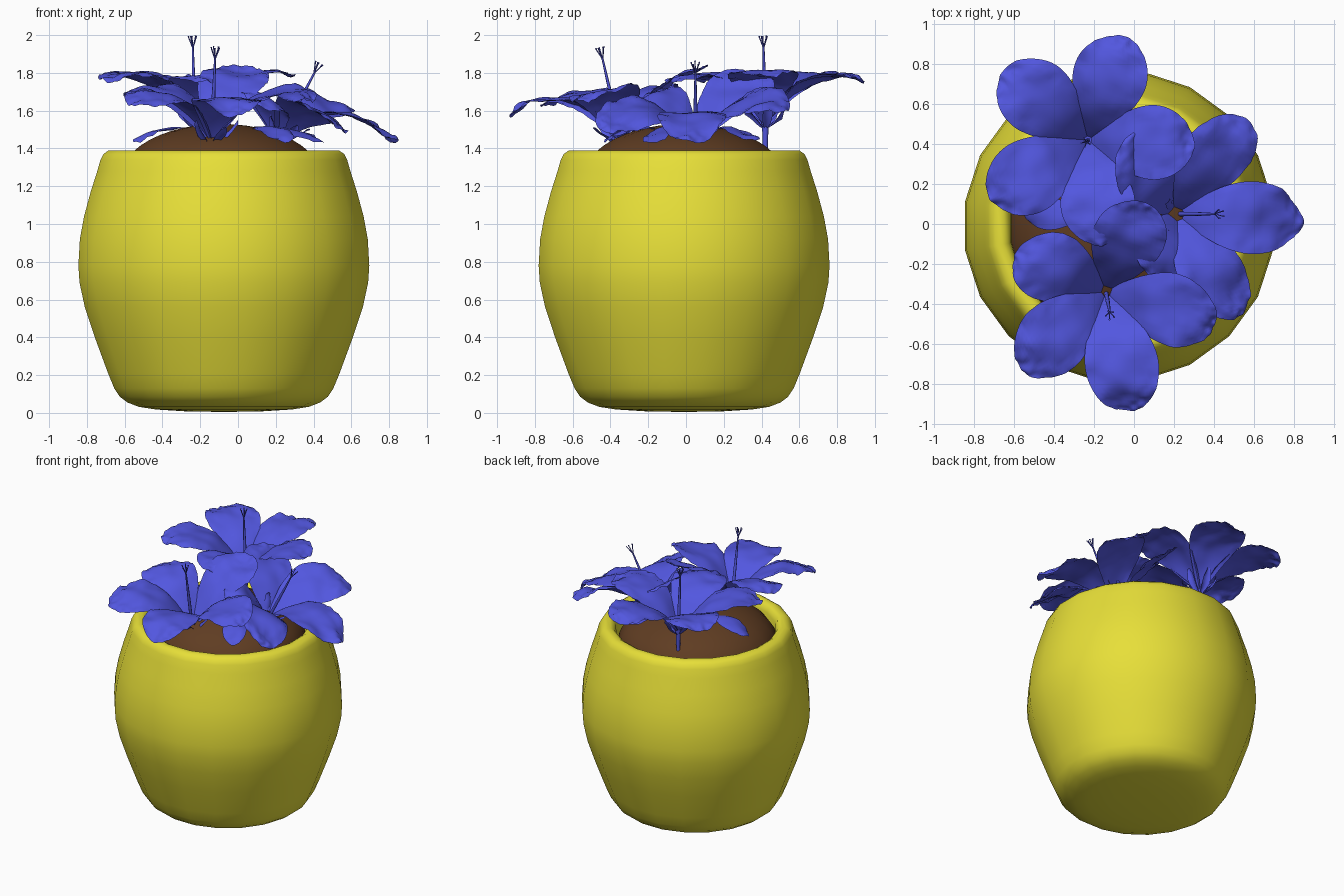
import bpy, bmesh, math
from mathutils import Matrix, Vector, noise

if "Cube" in bpy.data.objects:
    bpy.data.objects.remove(bpy.data.objects["Cube"], do_unlink=True)


def material(name, rgb):
    m = bpy.data.materials.new(name)
    m.use_nodes = True
    m.diffuse_color = (*rgb, 1)
    m.node_tree.nodes["Principled BSDF"].inputs["Base Color"].default_value = (*rgb, 1)
    return m


YELLOW = material("yellow glaze", (0.8, 0.74, 0.04))
BROWN = material("brown soil", (0.115, 0.046, 0.016))
BLUE = material("blue petal", (0.085, 0.095, 0.74))


def finish(name, bm, mat, sharp=60):
    bmesh.ops.remove_doubles(bm, verts=bm.verts, dist=1e-5)
    mesh = bpy.data.meshes.new(name)
    bm.to_mesh(mesh)
    bm.free()
    obj = bpy.data.objects.new(name, mesh)
    bpy.context.collection.objects.link(obj)
    mesh.materials.append(mat)
    bpy.ops.object.select_all(action='DESELECT')
    obj.select_set(True)
    bpy.context.view_layer.objects.active = obj
    bpy.ops.object.shade_smooth_by_angle(angle=math.radians(sharp))
    return obj


def lathe(name, profile, centre, mat, steps=20):
    """Turned body; profile radii are measured to the middle of each facet."""
    bm = bmesh.new()
    half = math.pi / steps
    verts = [bm.verts.new((r / math.cos(half), 0, z)) for r, z in profile]
    edges = [bm.edges.new(pair) for pair in zip(verts, verts[1:])]
    bmesh.ops.spin(bm, geom=verts + edges, cent=(0, 0, 0), axis=(0, 0, 1),
                   angle=math.tau, steps=steps)
    bmesh.ops.remove_doubles(bm, verts=bm.verts, dist=1e-4)
    bmesh.ops.recalc_face_normals(bm, faces=bm.faces)
    bmesh.ops.rotate(bm, verts=bm.verts, matrix=Matrix.Rotation(half, 3, 'Z'))
    bmesh.ops.translate(bm, verts=bm.verts, vec=(*centre, 0))
    return finish(name, bm, mat)


def bend(a, b, c, t):
    return a * (1 - t) ** 2 + b * (2 * t * (1 - t)) + c * t ** 2


def add_petal(bm, base, tip, crest, axis, width, rows=30, cols=16):
    """Round-ended sheet that climbs out of the throat and arches to its tip."""
    ctrl = base.lerp(tip, 0.42)
    ctrl.z = crest
    side = axis.cross(tip - base).normalized()
    grid = []
    for i in range(rows + 1):
        t = math.sin(math.pi / 2 * i / rows)
        p = bend(base, ctrl, tip, t)
        ahead = bend(base, ctrl, tip, t + 0.01) - p
        normal = ahead.cross(side).normalized()
        half = width * max(math.sin(math.pi * t ** 1.6), 0) ** 0.5 + 0.002
        line = []
        for j in range(cols + 1):
            u = 2 * j / cols - 1
            q = p + side * (half * u)
            rim = max(u * u, t ** 6)
            ruffle = noise.noise(q * 8) * 0.035 * t + noise.noise(q * 28) * 0.02 * t * rim
            q += normal * (ruffle - 0.05 * u * u * t * (1 - t))
            line.append(bm.verts.new(q))
        grid.append(line)
    for a, b in zip(grid, grid[1:]):
        for j in range(cols):
            bm.faces.new((a[j], a[j + 1], b[j + 1], b[j]))


def tube(name, paths):
    """Tapered round strands; each path is a list of (point, radius)."""
    bm = bmesh.new()
    for path in paths:
        rings = []
        for k, (p, r) in enumerate(path):
            d = (path[min(k + 1, len(path) - 1)][0] - path[max(k - 1, 0)][0]).normalized()
            x = d.orthogonal().normalized()
            y = d.cross(x)
            rings.append([bm.verts.new(p + (x * math.cos(a) + y * math.sin(a)) * r)
                          for a in (math.tau * n / 8 for n in range(8))])
        for a, b in zip(rings, rings[1:]):
            for n in range(8):
                bm.faces.new((a[n], a[n - 7], b[n - 7], b[n]))
        bm.faces.new(rings[0][::-1])
        bm.faces.new(rings[-1])
    return finish(name, bm, BLUE)


# Pot with a rounded foot, bulging belly and rolled rim
POT = (-0.075, -0.01)
lathe("pot", [(0, 0.005), (0.2, 0.008), (0.36, 0.018), (0.45, 0.032), (0.51, 0.055),
              (0.55, 0.085), (0.58, 0.13), (0.613, 0.21), (0.683, 0.4), (0.736, 0.56),
              (0.764, 0.69), (0.77, 0.78), (0.762, 0.92), (0.74, 1.04), (0.705, 1.17),
              (0.67, 1.28), (0.653, 1.34), (0.638, 1.37), (0.612, 1.388), (0.58, 1.39),
              (0.555, 1.375), (0.54, 1.34), (0.535, 1.22)], POT, YELLOW)

# Mounded soil
dome = [(0.535 * math.sin(a), 1.53 - 0.29 * (1 - math.cos(a)))
        for a in (math.pi / 2 * k / 12 for k in range(13))]
lathe("soil", dome, (-0.09, -0.01), BROWN)

# name, throat, stigma tip, crest height, petal half width, petal tips
flowers = [
    ("back_flower", (-0.23, 0.42, 1.52), (-0.24, 0.41, 1.97), 1.9, 0.185,
     [(-0.05, 0.94, 1.76), (-0.65, 0.77, 1.77), (-0.72, 0.12, 1.77),
      (-0.15, -0.1, 1.74), (0.3, 0.4, 1.78)]),
    ("front_flower", (-0.14, -0.34, 1.43), (-0.12, -0.45, 1.91), 1.82, 0.182,
     [(-0.59, -0.14, 1.69), (-0.57, -0.72, 1.63), (-0.01, -0.94, 1.58),
      (0.41, -0.49, 1.66), (0.05, 0.11, 1.83)]),
    ("left_flower", (0.21, 0.05, 1.43), (0.42, 0.05, 1.83), 1.76, 0.18,
     [(0.84, 0.02, 1.43), (0.55, 0.54, 1.62), (0.52, -0.46, 1.5),
      (0.09, -0.27, 1.64), (-0.05, 0.42, 1.78)]),
]

for name, throat, stigma, crest, width, tips in flowers:
    throat, stigma = Vector(throat), Vector(stigma)
    axis = (stigma - throat).normalized()
    bm = bmesh.new()
    for tip in tips:
        add_petal(bm, throat, Vector(tip), crest, axis, width)
    finish(name + "_petals", bm, BLUE)

    # Pistil with five splayed tips
    right = axis.orthogonal().normalized()
    up = axis.cross(right)
    paths = [[(throat, 0.012), (throat.lerp(stigma, 0.5), 0.01), (stigma - axis * 0.03, 0.005)]]
    for k in range(5):
        a = math.tau * k / 5
        out = right * math.cos(a) + up * math.sin(a)
        end = stigma + out * 0.022 + axis * 0.02
        paths.append([(stigma - axis * 0.04, 0.003), (end, 0.003), (end + axis * 0.006, 0.005)])
    tube(name + "_pistil", paths)

    # Stem, swollen where it meets the petals
    foot = Vector((throat.x, throat.y, 1.34))
    tube(name + "_stem", [[(foot, 0.013), (throat.lerp(foot, 0.4), 0.014),
                           (throat, 0.018), (throat + axis * 0.03, 0.02)]])

    # Slim sepals hugging the funnel
    bm = bmesh.new()
    for k in range(5):
        a = math.tau * (k + 0.5) / 5
        out = right * math.cos(a) + up * math.sin(a)
        tip = throat + out * 0.13 + axis * 0.13
        add_petal(bm, throat - axis * 0.02, tip, throat.z + 0.03, axis, 0.025, 8, 4)
    finish(name + "_sepals", bm, BLUE)

# Small leaves lying over the soil
bm = bmesh.new()
for base, tip in [((-0.25, 0.04, 1.5), (-0.55, 0.06, 1.43)),
                  ((0.08, -0.15, 1.5), (0.27, -0.43, 1.44)),
                  ((0.12, -0.06, 1.5), (0.45, -0.19, 1.42)),
                  ((0.07, 0.15, 1.5), (0.22, 0.37, 1.43))]:
    add_petal(bm, Vector(base), Vector(tip), 1.55, Vector((0, 0, 1)), 0.08, 12, 8)
finish("low_leaves", bm, BLUE)
